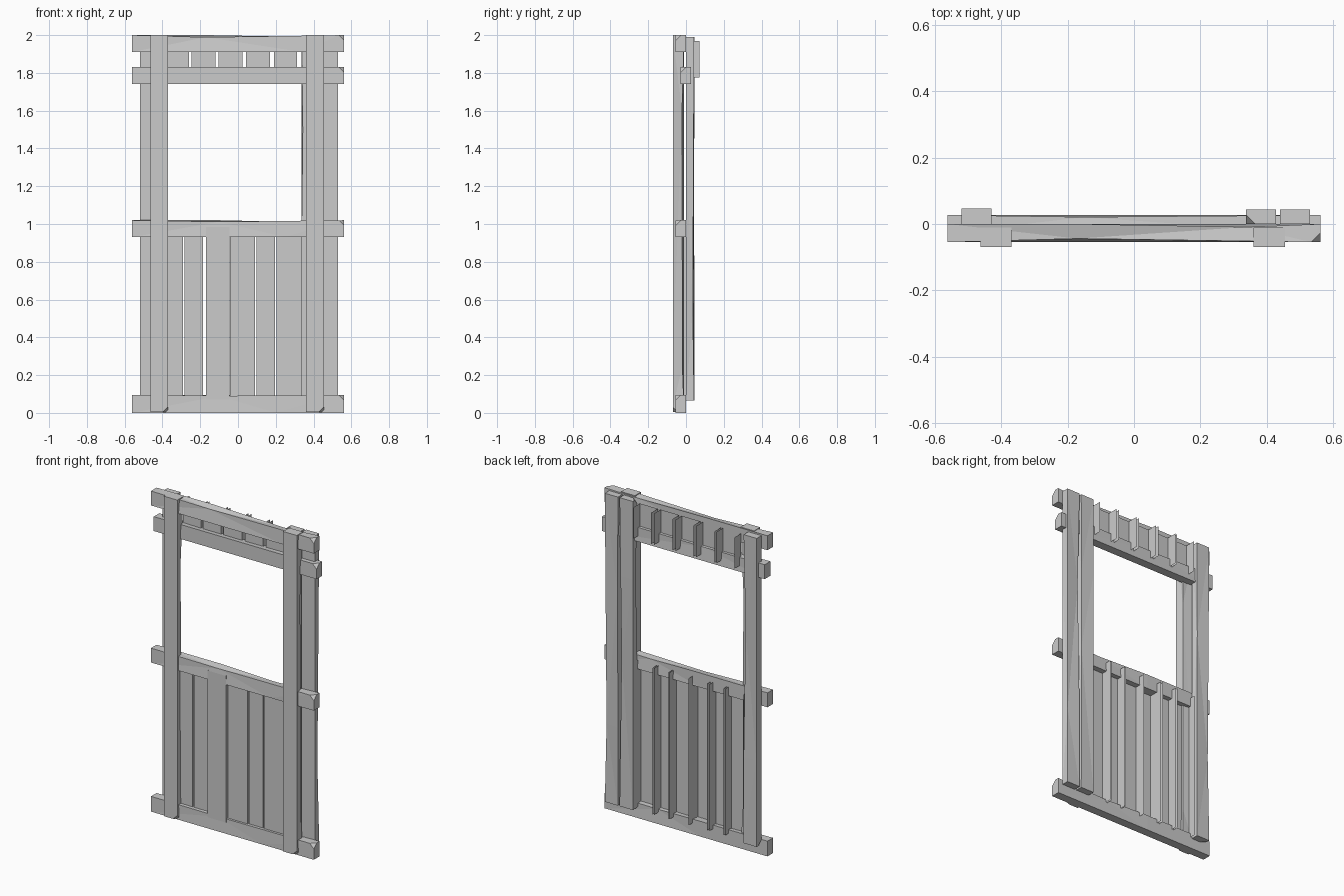
import bpy, bmesh
from mathutils import Vector

if "Cube" in bpy.data.objects:
    bpy.data.objects.remove(bpy.data.objects["Cube"])


def finish(name, bm):
    mesh = bpy.data.meshes.new(name)
    bm.to_mesh(mesh)
    bm.free()
    ob = bpy.data.objects.new(name, mesh)
    bpy.context.collection.objects.link(ob)
    return ob


def timber(name, lo, hi, chips=(), dents=()):
    """Box beam; chips = corner signs to cut, dents = (position, edge signs, depth)."""
    lo, hi = Vector(lo), Vector(hi)
    mid, half = (lo + hi) / 2, (hi - lo) / 2
    axis = max(range(3), key=lambda i: half[i])
    others = [i for i in range(3) if i != axis]
    bm = bmesh.new()
    bmesh.ops.create_cube(bm, size=2)
    for v in bm.verts:
        v.co = mid + v.co * half
    # worn dents along the long edges
    no = Vector([float(i == axis) for i in range(3)])
    for pos, signs, depth in dents:
        co = mid.copy()
        co[axis] = pos
        bmesh.ops.bisect_plane(bm, geom=bm.verts[:] + bm.edges[:] + bm.faces[:],
                               plane_co=co, plane_no=no, dist=1e-5)
        for v in bm.verts:
            if abs(v.co[axis] - pos) < 1e-4 and all(
                    (v.co[o] - mid[o]) * s > 0 for o, s in zip(others, signs)):
                for o, s in zip(others, signs):
                    v.co[o] -= s * depth
    # chipped corners
    for c in chips:
        corner = mid + Vector(c) * half
        v = min(bm.verts, key=lambda w: (w.co - corner).length)
        bmesh.ops.bevel(bm, geom=[v], offset=0.028, segments=1, affect='VERTICES')
    bmesh.ops.triangulate(bm, faces=[f for f in bm.faces if dents])
    bmesh.ops.recalc_face_normals(bm, faces=bm.faces[:])
    return finish(name, bm)


def slat(name, x0, x1, z0, z1, front, back):
    """Open-backed channel: a front face with two side walls."""
    bm = bmesh.new()
    path = [(x0, back), (x0, front), (x1, front), (x1, back)]
    low = [bm.verts.new((x, y, z0)) for x, y in path]
    high = [bm.verts.new((x, y, z1)) for x, y in path]
    for i in range(3):
        bm.faces.new((low[i], low[i + 1], high[i + 1], high[i]))
    return finish(name, bm)


# horizontal rails
FTR = [(1, -1, 1)]
timber("bottom_rail", (-.562, -.055, 0), (.562, 0, .095), FTR,
       [(-.1, (-1, 1), .005), (.2, (1, 1), .006)])
timber("middle_rail", (-.562, -.055, .93), (.562, 0, 1.02), FTR,
       [(-.1, (-1, 1), .008), (.25, (1, 1), .008)])
timber("upper_rail", (-.562, -.028, 1.74), (.562, .027, 1.83), FTR,
       [(-.15, (1, 1), .006)])
timber("top_rail", (-.562, -.055, 1.91), (.562, 0, 2), FTR,
       [(-.17, (-1, 1), .011), (.34, (1, 1), .009)])

# front posts
for side, x0, x1 in (("left", -.463, -.37), ("right", .36, .455)):
    timber("front_post_" + side, (x0, -.07, .004), (x1, -.01, 2), [(1, -1, -1)],
           [(.25, (1, 1), .009), (1.6, (1, 1), .009)])

# back posts
timber("back_post_left", (-.52, 0, .065), (-.43, .046, 1.99), [(-1, -1, -1)],
       [(.6, (-1, 1), .006), (1.4, (1, 1), .008)])
timber("back_post_right_inner", (.337, 0, .065), (.428, .043, 1.99), [(-1, -1, 1)],
       [(1.0, (1, 1), .008), (1.5, (-1, -1), .006)])
timber("back_post_right_outer", (.44, 0, .065), (.53, .043, 1.99), [],
       [(.55, (1, 1), .007), (1.4, (-1, 1), .008)])

# upper slats
for i, (x0, x1) in enumerate([(-.385, -.26), (-.247, -.12), (-.103, .023),
                              (.043, .17), (.19, .313)]):
    slat(f"upper_slat_{i + 1}", x0, x1, 1.775, 1.97, .006, .072)

# lower slats
for i, (x0, x1, front) in enumerate([
        (-.42, -.292, -.03), (-.282, -.185, -.03), (-.17, -.045, -.056),
        (-.043, .09, -.035), (.097, .195, -.03), (.205, .335, -.035)]):
    slat(f"lower_slat_{i + 1}", x0, x1, .07, .985, front, .035)
